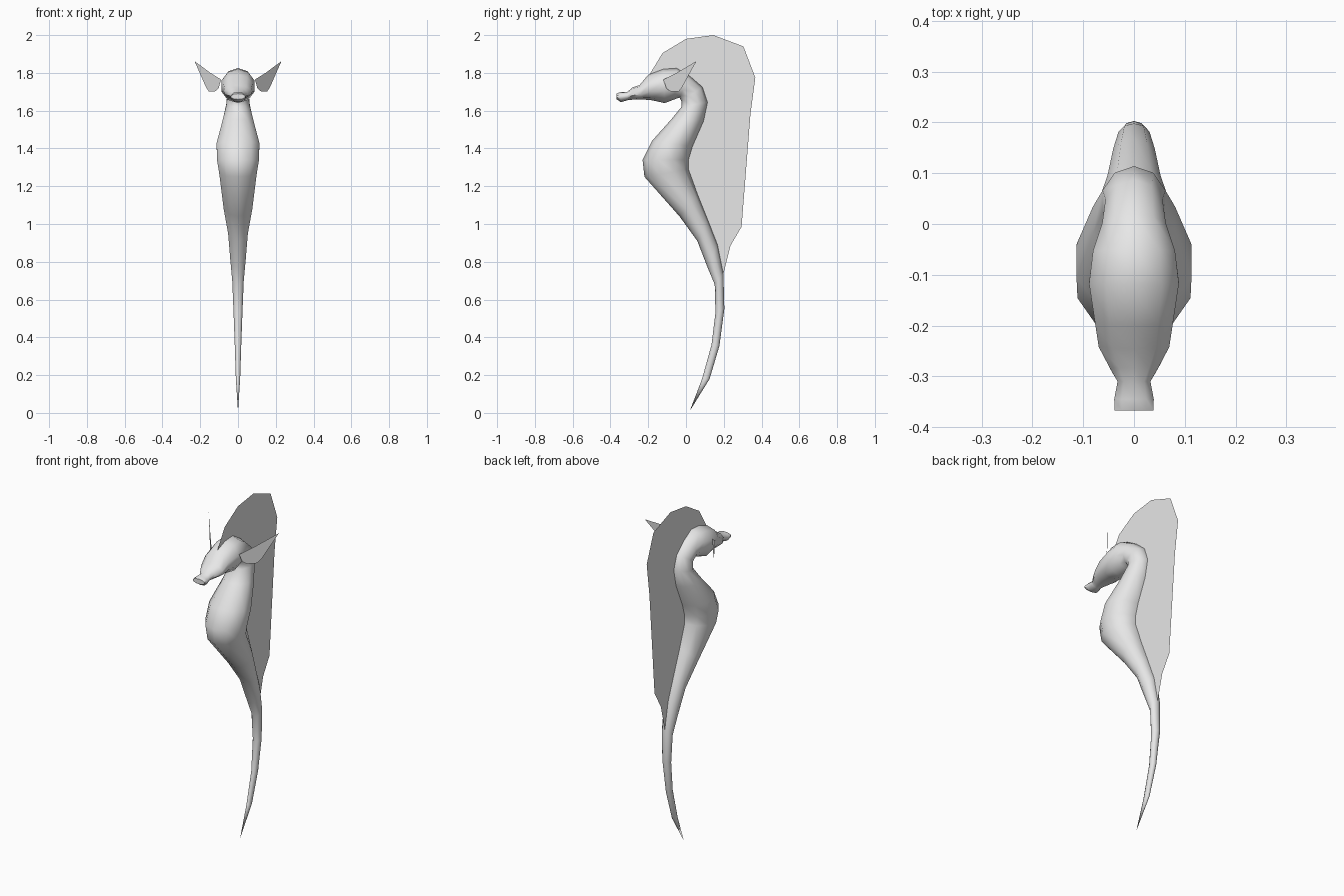
import bpy, bmesh, math

grey = bpy.data.materials.new("light_grey")
grey.diffuse_color = (0.8, 0.8, 0.8, 1)


def finish(name, bm):
    me = bpy.data.meshes.new(name)
    bm.to_mesh(me)
    bm.free()
    me.materials.append(grey)
    ob = bpy.data.objects.new(name, me)
    bpy.context.collection.objects.link(ob)
    return ob


def sheet(name, points):
    """Thin single-face sheet from a 3D outline."""
    bm = bmesh.new()
    bm.faces.new([bm.verts.new(p) for p in points])
    bmesh.ops.triangulate(bm, faces=bm.faces[:])
    return finish(name, bm)


# Body: rings from tail to snout (belly y, belly z, back y, back z, half width)
RINGS = [
    (.085, .18, .125, .18, .012), (.135, .36, .177, .355, .018),
    (.156, .53, .203, .55, .025), (.152, .68, .198, .735, .032),
    (.114, .77, .167, .89, .043), (.06, .91, .114, 1.025, .055),
    (-.034, 1.04, .06, 1.16, .08), (-.22, 1.25, .013, 1.29, .104),
    (-.23, 1.34, .013, 1.34, .117), (-.18, 1.44, .034, 1.41, .119),
    (-.077, 1.555, .093, 1.545, .085), (-.024, 1.62, .114, 1.645, .065),
    (-.024, 1.65, .087, 1.725, .059), (-.034, 1.67, .02, 1.783, .066),
    (-.06, 1.66, -.05, 1.825, .085), (-.113, 1.64, -.12, 1.82, .093),
    (-.18, 1.655, -.2, 1.79, .081), (-.235, 1.66, -.246, 1.735, .073),
    (-.285, 1.658, -.283, 1.723, .05), (-.31, 1.655, -.31, 1.7, .034),
    (-.345, 1.645, -.345, 1.7, .041), (-.367, 1.66, -.367, 1.69, .04),
]
SIDES = 10
bm = bmesh.new()
tip = bm.verts.new((0, .02, .01))
loops = []
for fy, fz, by, bz, w in RINGS:
    loop = []
    for i in range(SIDES):
        a = math.tau * i / SIDES
        c, s = math.cos(a), math.sin(a)
        loop.append(bm.verts.new((w * s, (fy + by) / 2 + (by - fy) / 2 * c,
                                  (fz + bz) / 2 + (bz - fz) / 2 * c)))
    loops.append(loop)
for i in range(SIDES):
    j = (i + 1) % SIDES
    bm.faces.new((tip, loops[0][i], loops[0][j]))
    for a, b in zip(loops, loops[1:]):
        bm.faces.new((a[i], b[i], b[j], a[j]))
bm.faces.new(loops[-1])
bmesh.ops.recalc_face_normals(bm, faces=bm.faces[:])
body = finish("body", bm)
bpy.context.view_layer.objects.active = body
body.select_set(True)
bpy.ops.object.shade_smooth_by_angle(angle=math.radians(50))

# Dorsal crest: outer edge, then back up inside the body
CREST = [
    (-.2, 1.78), (-.124, 1.905), (0, 1.98), (.145, 2.0), (.304, 1.94),
    (.367, 1.775), (.341, 1.58), (.257, 1.435), (.15, 1.335), (.087, 1.255),
    (.294, 1.235), (.257, 1.14), (.294, .985), (.235, .885), (.198, .735),
    (.185, .72), (.13, .86), (.04, 1.1), (-.02, 1.3), (0, 1.43), (.06, 1.57),
    (.06, 1.66), (.02, 1.74), (-.06, 1.78), (-.12, 1.78), (-.19, 1.76),
]
sheet("dorsal_crest", [(0, y, z) for y, z in CREST])

# Ear fins: upright sheets flaring outward and back
EAR = [(-.12, 1.765), (-.105, 1.72), (-.085, 1.703), (-.04, 1.70),
       (-.02, 1.725), (.01, 1.78), (.055, 1.862), (-.05, 1.80)]
for side, label in ((1, "right"), (-1, "left")):
    sheet("ear_fin_" + label,
          [(side * (.09 + .8 * (y + .12)), y, z) for y, z in EAR])
